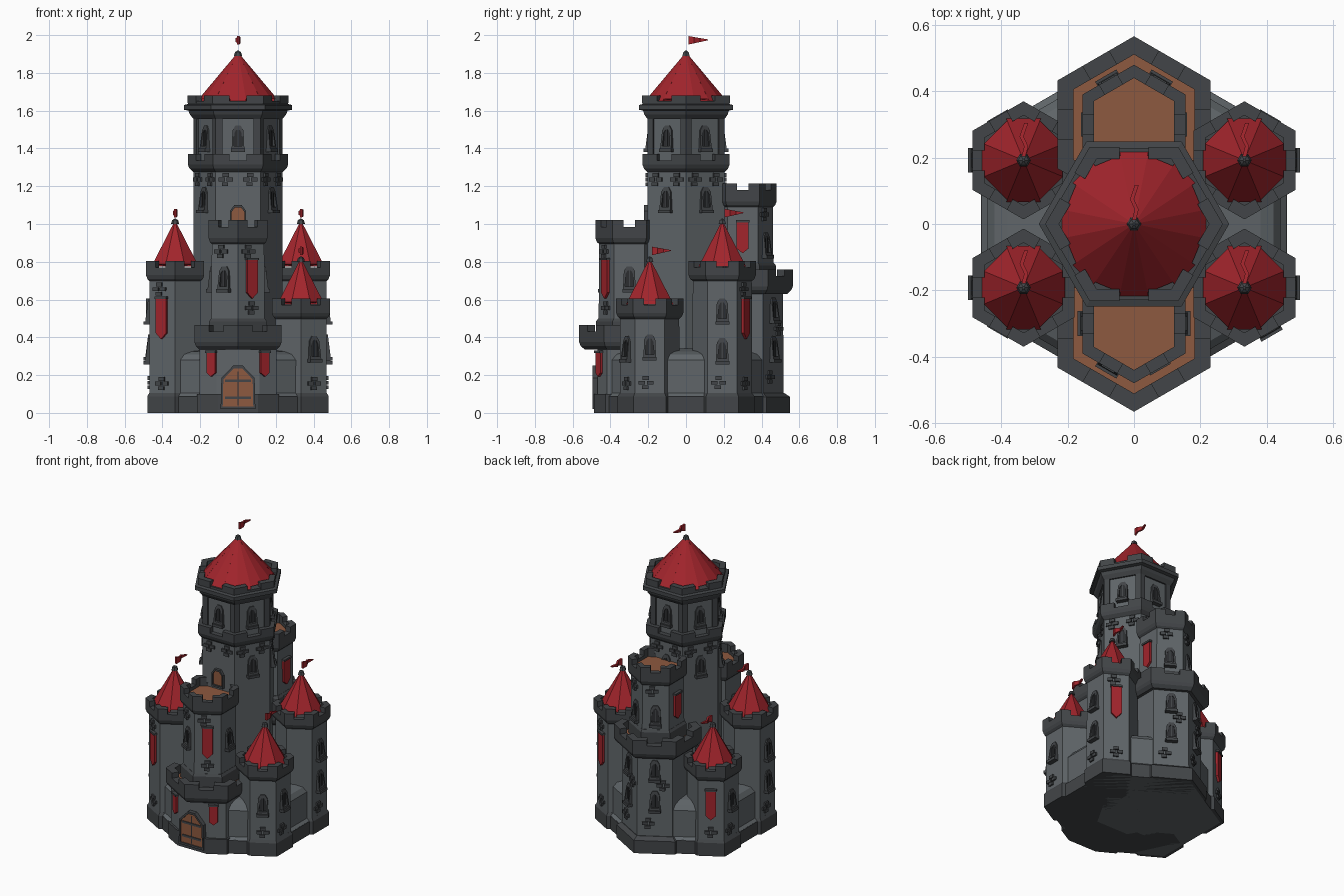
import bpy, bmesh
from math import sin, cos, pi, radians, sqrt
from mathutils import Matrix, Vector

if "Cube" in bpy.data.objects:
    bpy.data.objects.remove(bpy.data.objects["Cube"])


def material(name, rgb):
    m = bpy.data.materials.new(name)
    m.diffuse_color = (*rgb, 1)
    m.use_nodes = True
    m.node_tree.nodes["Principled BSDF"].inputs["Base Color"].default_value = m.diffuse_color
    return m


WALL = material("wall_stone", (.115, .13, .14))
TRIM = material("trim_stone", (.055, .06, .065))
DARK = material("dark_opening", (.025, .027, .03))
RED = material("red_cloth", (.36, .018, .025))
WOOD = material("wood", (.27, .10, .05))
APO = sqrt(3) / 2          # apothem of a unit hexagon


def finish(bm, name, mat, matrix=None):
    bmesh.ops.recalc_face_normals(bm, faces=bm.faces)
    me = bpy.data.meshes.new(name)
    bm.to_mesh(me)
    bm.free()
    me.materials.append(mat)
    ob = bpy.data.objects.new(name, me)
    if matrix:
        ob.matrix_world = matrix
    bpy.context.collection.objects.link(ob)
    return ob


def loft(bm, rings):
    """Closed skin through rings of equal vertex count."""
    vs = [[bm.verts.new(p) for p in r] for r in rings]
    n = len(vs[0])
    for a, b in zip(vs, vs[1:]):
        for i in range(n):
            bm.faces.new((a[i], a[(i + 1) % n], b[(i + 1) % n], b[i]))
    bm.faces.new(vs[0][::-1])
    bm.faces.new(vs[-1])


def lathe(name, cx, cy, profile, phase, mat, n=6, clip_y=None):
    bm = bmesh.new()
    loft(bm, [[(cx + r * cos(radians(phase) + 2 * pi * i / n),
                cy + r * sin(radians(phase) + 2 * pi * i / n), z) for i in range(n)]
              for r, z in profile])
    if clip_y is not None:
        bmesh.ops.bisect_plane(bm, geom=bm.verts[:] + bm.edges[:] + bm.faces[:],
                               plane_co=(0, clip_y, 0), plane_no=(0, -1, 0), clear_outer=True)
    return finish(bm, name, mat)


def corner_blocks(name, cx, cy, R, thick, reach, z0, z1, phase, mat):
    """V-shaped blocks wrapping the six corners (merlons, pilasters)."""
    bm = bmesh.new()
    for k in range(6):
        c = [Vector((cos(radians(phase + 60 * (k + j))), sin(radians(phase + 60 * (k + j))))) for j in (-1, 0, 1)]
        out, inn = c[1] * R, c[1] * (R - thick)
        da, db = (c[0] - c[1]), (c[2] - c[1])
        plan = [out + da * reach, out, out + db * reach,
                inn + db * (reach - thick / 2), inn, inn + da * (reach - thick / 2)]
        loft(bm, [[(cx + p.x, cy + p.y, z) for p in plan] for z in (z0, z1)])
    return finish(bm, name, mat)


def battlement(name, cx, cy, R, z0, z1, phase, thick=.042, floor=None):
    zc = z1 - .035
    lathe(name + "_parapet", cx, cy, [(R - .03, z0 - .01), (R - .008, z0 + .01), (R, z0 + .03), (R, zc),
          (R - thick, zc), (R - thick, zc - .03)], phase, TRIM)
    corner_blocks(name + "_merlons", cx, cy, R, thick, R * .33, zc, z1, phase, TRIM)
    if floor:
        lathe(name + "_floor", cx, cy, [(R - thick, zc - .035), (R - thick, zc - .022)], phase, floor)


def roof(name, cx, cy, r, z0, z1, n):
    """Cone of wedge panels with a stepped eave."""
    bm = bmesh.new()
    for i in range(n):
        k = 1 if i % 2 else .95
        a, b = [2 * pi * (i + s) / n + pi / n for s in (0, 1)]
        z = z0 if i % 2 else z0 + .012
        v = [bm.verts.new(p) for p in ((cx, cy, z1), (cx + k * r * cos(a), cy + k * r * sin(a), z),
             (cx + k * r * cos(b), cy + k * r * sin(b), z), (cx, cy, z0))]
        for f in ((0, 1, 2), (0, 3, 1), (0, 2, 3), (1, 3, 2)):
            bm.faces.new([v[j] for j in f])
    finish(bm, name, RED)
    lathe(name + "_finial", cx, cy, [(.022, z1 - .02), (.016, z1), (.004, z1 + .008)], 0, TRIM)


def pennant(name, x, y, z, length):
    bm = bmesh.new()
    h = .05 if length > .105 else .045
    rings = []
    for t, w in ((0, 0), (.3, .008), (.6, -.006), (1, .008)):
        lo, hi = z + h * .5 * t, z + h * (1 - .4 * t)
        rings.append([(x + w + s, y + .012 + length * t, zz) for s, zz in
                      ((-.006, lo), (.006, lo), (.006, hi), (-.006, hi))])
    loft(bm, rings)
    finish(bm, name, RED)


def at(cx, cy, deg, apo, z, u=0):
    """Frame on a wall face: x along the wall, y outward, z up."""
    a = radians(deg)
    n, t = Vector((cos(a), sin(a), 0)), Vector((sin(a), -cos(a), 0))
    m = Matrix((t, n, (0, 0, 1))).transposed().to_4x4()
    m.translation = Vector((cx, cy, z)) + n * apo + t * u
    return m


def slab(name, pts, d, mat, m, back=-.02, lean=0):
    bm = bmesh.new()
    loft(bm, [[(x, back, z) for x, z in pts], [(x, d - lean * z, z) for x, z in pts]])
    return finish(bm, name, mat, m)


def framed(name, pts, inner, d, pane, m, lean=0):
    """Raised frame around a recessed panel."""
    bm = bmesh.new()
    n = len(pts)
    rings = [[bm.verts.new((x * s, y - lean * z * s, z * s)) for x, z in pts]
             for s, y in ((1, -.02), (1, d), (inner, d), (inner, -.02))]
    for a, b in zip(rings, rings[1:]):
        for i in range(n):
            bm.faces.new((a[i], a[(i + 1) % n], b[(i + 1) % n], b[i]))
    finish(bm, name + "_frame", TRIM, m)
    slab(name + "_panel", [(x * inner, z * inner) for x, z in pts], d * .35, pane, m)


ARCH = [(-.034, -.062), (.034, -.062), (.029, .04), (.014, .066), (-.014, .066), (-.029, .04)]
BOX = [(-1, -1), (1, -1), (1, 1), (-1, 1)]


def box(w, h, x=0, z=0):
    return [(x + px * w, z + pz * h) for px, pz in BOX]


def window(*place):
    m = at(*place)
    framed("window", ARCH, .66, .014, DARK, m, lean=.13)
    slab("window_sill", box(.037, .009, 0, -.064), .03, TRIM, m)
    slab("window_bar", box(.003, .045), .01, TRIM, m)


def bricks(*place):
    m = at(*place)
    for x, z in ((0, .024), (-.022, 0), (.022, 0), (.004, -.024)):
        slab("brick", box(.017, .010, x, z), .010, TRIM, m)


def banner(w, h, *place):
    slab("banner", [(-w, h), (-w, -h * .7), (0, -h), (w, -h * .7), (w, h)], .014, RED, at(*place))
    slab("banner_rod", box(w + .004, .006, 0, h), .02, TRIM, at(*place))


# Curtain wall joining the six outer towers
lathe("curtain_wall", 0, 0, [(.53, 0), (.53, .09), (.51, .105), (.51, .28), (.485, .31), (.44, .325), (.3, .34)],
      90, WALL, clip_y=-.455)
lathe("curtain_plinth", 0, 0, [(.532, 0), (.532, .088), (.514, .10)], 90, TRIM, clip_y=-.455)

# Main keep: shaft, mid parapet, upper storey, cornice, roof
lathe("keep_shaft", 0, 0, [(.236, 0), (.236, 1.3)], 0, WALL)
battlement("keep_mid", 0, 0, .266, 1.285, 1.37, 0, .035)
lathe("keep_upper", 0, 0, [(.224, 1.28), (.224, 1.6)], 0, WALL)
corner_blocks("keep_pilasters", 0, 0, .236, .03, .035, 1.3, 1.58, 0, TRIM)
lathe("keep_cornice", 0, 0, [(.235, 1.555), (.255, 1.58), (.262, 1.6), (.287, 1.605), (.287, 1.63), (.265, 1.635),
      (.265, 1.65)], 0, TRIM)
corner_blocks("keep_merlons", 0, 0, .268, .042, .09, 1.64, 1.68, 0, TRIM)
roof("keep_roof", 0, 0, .222, 1.65, 1.91, 16)
pennant("keep_flag", 0, 0, 1.95, .105)
for d in range(30, 390, 60):
    window(0, 0, d, .194, 1.455)
    if d != 270:
        window(0, 0, d, .204, 1.13)
    for u in (-.065, .065):
        bricks(0, 0, d, .204, 1.235, u)
framed("keep_door", [(-.042, -.06), (.042, -.06), (.042, .03), (.02, .06), (-.02, .06), (-.042, .03)], .8, .018,
       WOOD, at(0, 0, 270, .204, 1.04))

# Four corner towers, tall and short on opposite corners
for sx, sy, label in ((-1, -1, "front_left"), (1, -1, "front_right"), (1, 1, "back_right"), (-1, 1, "back_left")):
    cx, cy, top = .333 * sx, .192 * sy, (.805 if sx == sy else .605)
    name = label + "_tower"
    lathe(name, cx, cy, [(.158, .08), (.156, top - .09)], 90, WALL)
    lathe(name + "_plinth", cx, cy, [(.17, 0), (.17, .088), (.158, .105)], 90, TRIM)
    battlement(name, cx, cy, .178, top - .105, top, 90)
    roof(name + "_roof", cx, cy, .136, top - .03, top + .215, 8)
    pennant(name + "_flag", cx, cy, top + .23, .10)
    side, front = (0 if sx > 0 else 180), (60 if sx > 0 else 120) * sy
    ap = .158 * APO
    for z in ((.33, .54) if sx == sy else (.35,)):
        window(cx, cy, side, ap, z)
    bricks(cx, cy, side, ap, .16, .02)
    bricks(cx, cy, front, ap, .155)
    if sx == sy:
        banner(.032, .11, cx, cy, front, ap, .5)
        bricks(cx, cy, front, ap, .655, .015)
    elif sy > 0:
        banner(.032, .10, cx, cy, front, ap, .34)
    else:
        window(cx, cy, front, ap, .34)

# Stepped front and back towers (upper drum behind a lower terrace)
for s, label, low, high in ((-1, "front", .465, 1.02), (1, "back", .76, 1.215)):
    cy = .3 * s
    battlement(label + "_terrace", 0, cy, .266, low - .12, low, 90, .055, WOOD)
    lathe(label + "_drum_foot", 0, cy, [(.176, low - .08), (.176, low + .02), (.164, low + .035)], 90, TRIM)
    lathe(label + "_drum", 0, cy, [(.163, low - .08), (.16, high - .1)], 90, WALL)
    battlement(label + "_drum", 0, cy, .18, high - .125, high, 90, .04, WOOD)
    ap = .162 * APO
    mid = .71 if s < 0 else .93
    for d in (0, 180):
        if s < 0:
            window(0, cy, d, ap, mid)
        else:
            banner(.032, .085, 0, cy, d, ap, mid)
    window(0, cy, 240 if s < 0 else 120, ap, mid if s < 0 else .89)
    if s < 0:
        banner(.032, .105, 0, cy, 300, ap, .71)
        bricks(0, cy, 300, ap, .555)
    else:
        window(0, cy, 60, ap, .89)
    for d in (60 * s, 120 * s):
        bricks(0, cy, d, ap, high - .165, .02)

# Back tower lower storey
lathe("back_tower", 0, .3, [(.216, .08), (.214, .66)], 90, WALL)
lathe("back_plinth", 0, .3, [(.25, 0), (.25, .085), (.22, .105)], 90, TRIM)
for d in (60, 120):
    window(0, .3, d, .187, .34)
    window(0, .3, d, .187, .545)
    bricks(0, .3, d, .187, .19, .04)
    bricks(0, .3, d, .187, .445, -.05)

# Gatehouse with flat front, door and banners
for name, mat, x0, y0, x1, y1, z0, z1 in (("gatehouse", WALL, .204, -.417, .113, -.468, .05, .37),
                                          ("gatehouse_plinth", TRIM, .216, -.426, .106, -.488, 0, .1)):
    bm = bmesh.new()
    plan = [(x0, -.15), (x0, y0), (x1, y1), (-x1, y1), (-x0, y0), (-x0, -.15)]
    loft(bm, [[(x, y, z) for x, y in plan] for z in (z0, z1)])
    finish(bm, name, mat)
gate = at(0, 0, 270, .484, .13)
framed("gate", [(-.092, -.11), (.092, -.11), (.088, .055), (.025, .12), (-.025, .12), (-.088, .055)], .88, .012,
       WOOD, gate)
for z in (-.05, .04):
    slab("gate_strap", box(.07, .007, 0, z), .009, TRIM, gate)
slab("gate_split", box(.003, .09), .007, DARK, gate)
for d in (240, 300):
    banner(.026, .066, 0, -.3, d, .203, .258, .042 if d == 240 else -.042)
